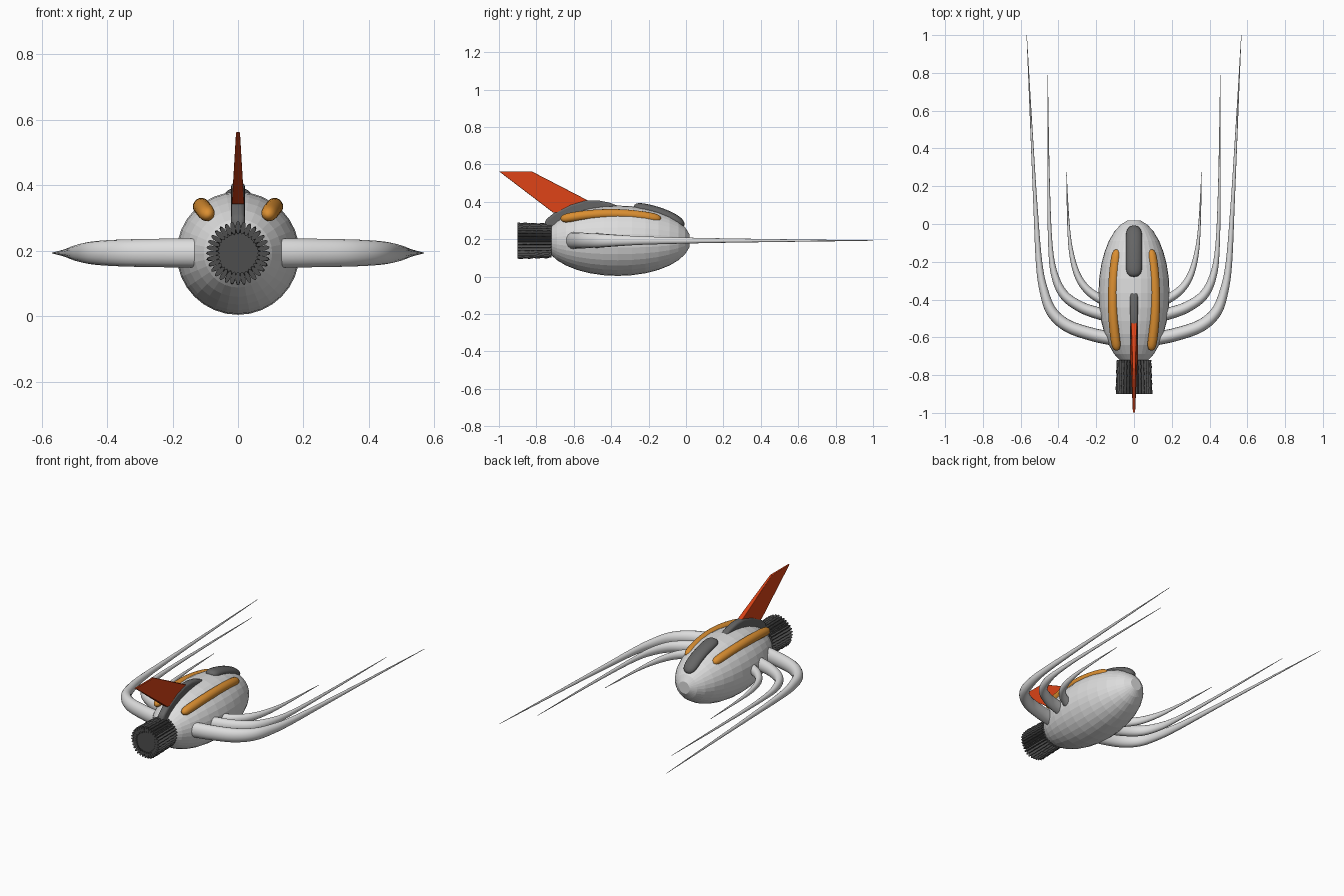
import bpy, bmesh, math
from mathutils import Vector

if "Cube" in bpy.data.objects:
    bpy.data.objects.remove(bpy.data.objects["Cube"])

ZC, YC, RH, LH = 0.192, -0.365, 0.188, 0.39   # hull axis height, centre, radius, half length


def material(name, rgb):
    m = bpy.data.materials.new(name)
    m.diffuse_color = (*rgb, 1)
    m.use_nodes = True
    m.node_tree.nodes["Principled BSDF"].inputs["Base Color"].default_value = m.diffuse_color
    return m


WHITE = material("hull white", (0.72, 0.72, 0.72))
GREY = material("canopy grey", (0.13, 0.13, 0.13))
DARK = material("nozzle dark grey", (0.075, 0.075, 0.075))
ORANGE = material("stripe orange", (0.70, 0.27, 0.03))
RED = material("fin red", (0.70, 0.055, 0.008))


def finish(bm, name, mat, smooth=40):
    bmesh.ops.recalc_face_normals(bm, faces=bm.faces)
    me = bpy.data.meshes.new(name)
    bm.to_mesh(me)
    bm.free()
    ob = bpy.data.objects.new(name, me)
    bpy.context.collection.objects.link(ob)
    me.materials.append(mat)
    if smooth:
        bpy.ops.object.select_all(action='DESELECT')
        ob.select_set(True)
        bpy.context.view_layer.objects.active = ob
        bpy.ops.object.shade_smooth_by_angle(angle=math.radians(smooth))
    return ob


def loft(bm, rings):
    rows = [[bm.verts.new(p) for p in r] for r in rings]
    n = len(rows[0])
    for a, b in zip(rows, rows[1:]):
        for i in range(n):
            bm.faces.new((a[i], a[(i + 1) % n], b[(i + 1) % n], b[i]))
    bm.faces.new(rows[0])
    bm.faces.new(rows[-1])


def tube(name, pts, radii, up, aspect, mat, n=16):
    """Elliptical tube along pts; aspect = size along up / size sideways."""
    rings = []
    for i, p in enumerate(pts):
        t = (pts[min(i + 1, len(pts) - 1)] - pts[max(i - 1, 0)]).normalized()
        s = t.cross(up).normalized()
        u = s.cross(t)
        rings.append([p + radii[i] * (s * math.cos(a) + u * math.sin(a) * aspect)
                      for a in (math.tau * k / n for k in range(n))])
    bm = bmesh.new()
    loft(bm, rings)
    return finish(bm, name, mat)


def spline(ctrl, steps=8):
    """Catmull-Rom through 3D control points (x, y, radius)."""
    c = [Vector(p) for p in ctrl]
    c = [2 * c[0] - c[1]] + c + [2 * c[-1] - c[-2]]
    out = []
    for i in range(1, len(c) - 2):
        a, b, d, e = c[i - 1:i + 3]
        for k in range(steps):
            t = k / steps
            out.append(0.5 * (2 * b + (d - a) * t + (2 * a - 5 * b + 4 * d - e) * t * t
                              + (3 * b - a - 3 * d + e) * t ** 3))
    return out + [c[-2]]


def hull_r(y):
    return RH * math.sqrt(max(0, 1 - ((y - YC) / LH) ** 2))


def circle(r, y, n=32):
    return [Vector((r * math.cos(math.tau * k / n), y, ZC + r * math.sin(math.tau * k / n)))
            for k in range(n)]


# faceted egg hull with flat nose
bm = bmesh.new()
loft(bm, [circle(RH * math.sin(math.pi * i / 16), YC + LH * math.cos(math.pi * i / 16))
          for i in range(1, 16)])
finish(bm, "hull", WHITE, 0)


# rounded pads that follow the hull
def pad(name, y0, y1, ang, radius, aspect, dist, mat, power):
    out = Vector((math.sin(ang), 0, math.cos(ang)))
    pts, rad = [], []
    for k in range(29):
        s = -math.cos(math.pi * k / 28)
        y = (y0 + y1) / 2 + s * (y1 - y0) / 2
        pts.append(Vector((0, y, ZC)) + out * dist(y, s))
        rad.append(max(0.002, radius * math.sqrt(max(0, 1 - abs(s) ** power))))
    tube(name, pts, rad, out, aspect, mat)


pad("canopy", -0.28, -0.012, 0, 0.043, 0.62, lambda y, s: hull_r(y) - 0.003, GREY, 8)
for side, label in ((1, "right"), (-1, "left")):
    pad(label + "_stripe", -0.67, -0.135, side * math.radians(38), 0.026, 0.95,
        lambda y, s: 0.183 - 0.037 * s * s, ORANGE, 16)

# arms sweeping backwards to needle tips: x, y, radius
ARMS = {
    "rear_arm": [(0.10, -0.61, 0.036), (0.22, -0.585, 0.035), (0.35, -0.54, 0.033),
                 (0.435, -0.465, 0.029), (0.478, -0.35, 0.023), (0.503, -0.2, 0.017),
                 (0.522, 0.1, 0.011), (0.543, 0.5, 0.006), (0.568, 1.0, 0.001)],
    "middle_arm": [(0.11, -0.49, 0.033), (0.18, -0.475, 0.032), (0.28, -0.44, 0.029),
                   (0.37, -0.375, 0.025), (0.42, -0.27, 0.019), (0.442, -0.12, 0.012),
                   (0.452, 0.2, 0.007), (0.457, 0.79, 0.001)],
    "front_arm": [(0.12, -0.415, 0.027), (0.18, -0.395, 0.025), (0.245, -0.35, 0.022),
                  (0.295, -0.28, 0.018), (0.328, -0.17, 0.013), (0.346, -0.02, 0.007),
                  (0.358, 0.275, 0.001)],
}
for name, ctrl in ARMS.items():
    path = spline(ctrl)
    for side, label in ((1, "right_"), (-1, "left_")):
        tube(label + name, [Vector((side * p.x, p.y, 0.193)) for p in path],
             [max(p.z, 0.001) for p in path], Vector((0, 0, 1)), 1.25, WHITE)


def plate(name, outline, half_width, mat, bevel=0):
    """Side profile (y, z) extruded to both sides, width given per height."""
    bm = bmesh.new()
    loft(bm, [[Vector((s * half_width(z), y, z)) for y, z in outline] for s in (-1, 1)])
    ob = finish(bm, name, mat)
    if bevel:
        m = ob.modifiers.new("round", 'BEVEL')
        m.width, m.segments = bevel, 3
    return ob


# dorsal spine and swept tail fin
plate("dorsal_spine", [(-0.76, 0.27), (-0.75, 0.305), (-0.70, 0.345), (-0.62, 0.385), (-0.54, 0.408),
                       (-0.47, 0.408), (-0.41, 0.396), (-0.355, 0.375), (-0.40, 0.34),
                       (-0.60, 0.30), (-0.70, 0.25)], lambda z: 0.021, GREY, 0.012)
plate("tail_fin", [(-1.0, 0.563), (-0.825, 0.563), (-0.51, 0.40), (-0.55, 0.34), (-0.71, 0.342)],
      lambda z: 0.019 - 0.013 * (z - 0.34) / 0.223, RED, 0.003)

# exhaust: core plus a ring of rippled petals
bm = bmesh.new()
loft(bm, [circle(0.064, -0.895), circle(0.064, -0.68)])
finish(bm, "nozzle_core", DARK)
bm = bmesh.new()
for k in range(32):
    a = math.tau * k / 32
    d, t = Vector((math.cos(a), 0, math.sin(a))), Vector((-math.sin(a), 0, math.cos(a)))
    rings = []
    for j in range(17):
        c = Vector((0, -0.90 + 0.18 * j / 16, ZC)) + d * (0.0775 - 0.005 * j / 16
                                                         + 0.0018 * math.sin(j * 1.6 + k))
        rings.append([c + d * 0.0195 * math.cos(q) + t * 0.0075 * math.sin(q)
                      for q in (math.tau * i / 10 for i in range(10))])
    loft(bm, rings)
finish(bm, "nozzle_petals", DARK)
